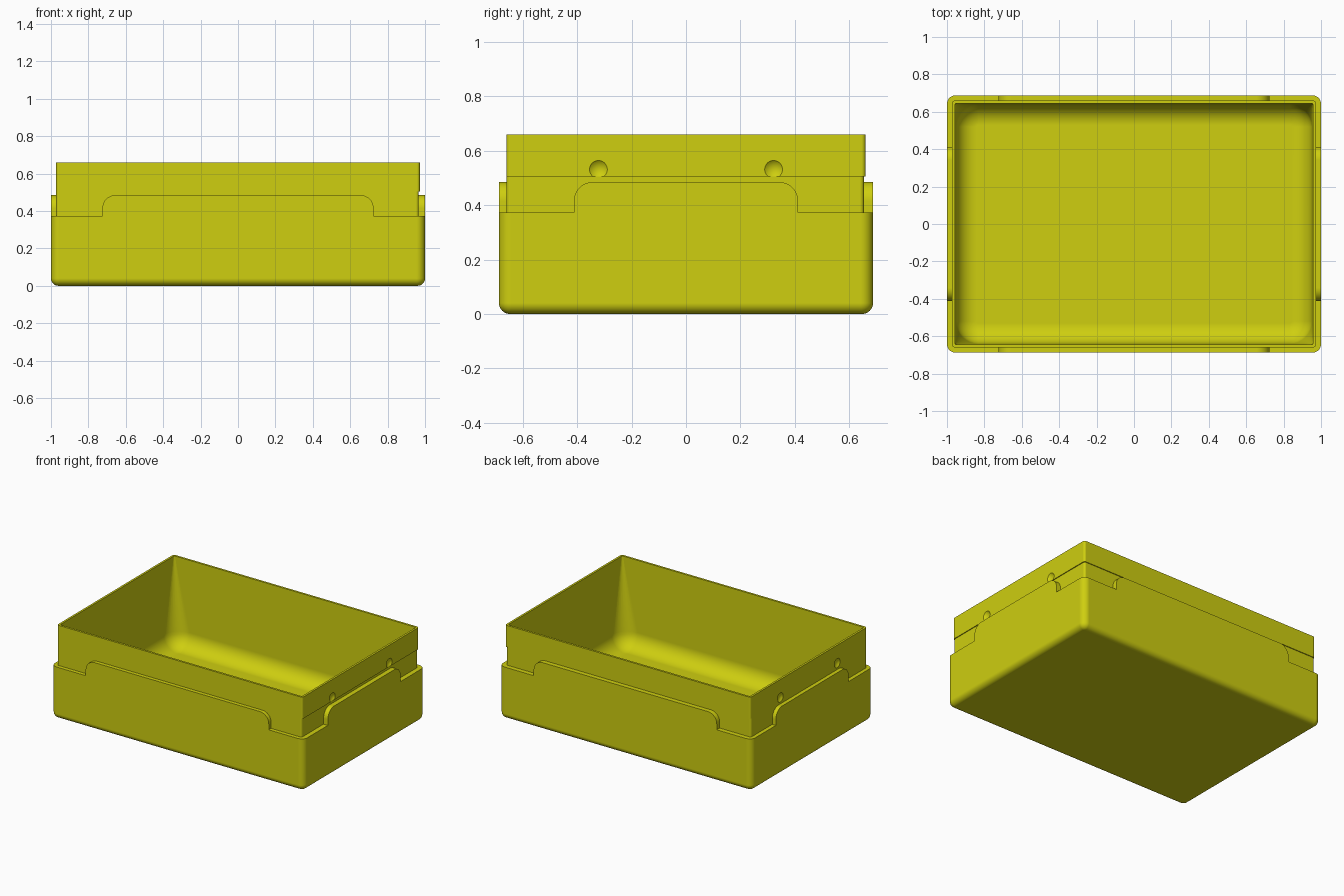
import bpy, bmesh, math

if "Cube" in bpy.data.objects:
    bpy.data.objects.remove(bpy.data.objects["Cube"])

yellow = bpy.data.materials.new("yellow plastic")
yellow.diffuse_color = (0.62, 0.62, 0.005, 1)
yellow.use_nodes = True
yellow.node_tree.nodes["Principled BSDF"].inputs["Base Color"].default_value = yellow.diffuse_color

HX, HY = 1.0, 0.6875          # outer half sizes
LEDGE, TAB_TOP, RIM = 0.373, 0.485, 0.66
SEG = 8


def ring(hx, hy, r, z, dx=0.0):
    """Rounded rectangle at height z; dx shaves the +x and +y sides."""
    pts = []
    for k, (sx, sy) in enumerate([(1, 1), (-1, 1), (-1, -1), (1, -1)]):
        for i in range(SEG + 1):
            a = math.pi / 2 * (k + i / SEG)
            x = sx * (hx - r) + r * math.cos(a) - (dx if sx > 0 else 0)
            y = sy * (hy - r) + r * math.sin(a) - (dx if sy > 0 else 0)
            pts.append((round(x, 5), round(y, 5), round(z, 5)))
    return pts


def make_object(name, bm):
    bmesh.ops.recalc_face_normals(bm, faces=bm.faces)
    me = bpy.data.meshes.new(name)
    bm.to_mesh(me)
    bm.free()
    me.materials.append(yellow)
    ob = bpy.data.objects.new(name, me)
    bpy.context.collection.objects.link(ob)
    return ob


def apply_boolean(target, cutter, op):
    m = target.modifiers.new(op, 'BOOLEAN')
    m.operation, m.object, m.solver = op, cutter, 'EXACT'
    bpy.context.view_layer.objects.active = target
    bpy.ops.object.modifier_apply(modifier=m.name)
    bpy.data.objects.remove(cutter)


# Tray: outer shell, ledge, thin upper wall and cavity as one loft
rings = []
F = 0.04
for i in range(SEG + 1):                      # rounded bottom edge
    a = math.pi / 2 * i / SEG
    d = F * (1 - math.sin(a))
    rings.append(ring(HX - d, HY - d, 0.045 - d, F * (1 - math.cos(a))))
rings += [ring(HX, HY, 0.045, LEDGE),
          ring(0.972, 0.66, 0.015, LEDGE, 0.006),
          ring(0.972, 0.66, 0.015, 0.505, 0.006),
          ring(0.972, 0.66, 0.015, 0.505),
          ring(0.972, 0.66, 0.015, RIM),
          ring(0.957, 0.645, 0.008, RIM)]
C, FLOOR = 0.11, 0.035
for i in range(SEG + 1):                      # filleted floor, widening corners
    a = math.pi / 2 * i / SEG
    d = C * (1 - math.cos(a))
    rings.append(ring(0.952 - d, 0.64 - d, 0.12 - d, FLOOR + C * (1 - math.sin(a))))

bm = bmesh.new()
loops = [[bm.verts.new(p) for p in r] for r in rings]
n = len(loops[0])
for lo, hi in zip(loops, loops[1:]):
    for i in range(n):
        j = (i + 1) % n
        bm.faces.new((lo[i], lo[j], hi[j], hi[i]))
bm.faces.new(loops[0])
bm.faces.new(loops[-1])
bmesh.ops.remove_doubles(bm, verts=bm.verts, dist=1e-5)
tray = make_object("tray", bm)

# Raised side tabs with rounded upper corners, one on each wall
bm = bmesh.new()
R = 0.07
for half, inner, outer, along_x in [(0.725, 0.652, HY, True), (0.412, 0.963, HX, False)]:
    prof = [(half, 0.3)]
    for i in range(SEG + 1):
        a = math.pi / 2 * i / SEG
        prof.append((half - R + R * math.cos(a), TAB_TOP - R + R * math.sin(a)))
    prof += [(-u, z) for u, z in reversed(prof)]
    for s in (-1, 1):
        sides = []
        for d in (inner * s, outer * s):
            sides.append([bm.verts.new((u, d, z) if along_x else (d, u, z)) for u, z in prof])
        bm.faces.new(sides[0])
        bm.faces.new(sides[1])
        for i in range(len(prof)):
            j = (i + 1) % len(prof)
            bm.faces.new((sides[0][i], sides[0][j], sides[1][j], sides[1][i]))
apply_boolean(tray, make_object("tabs", bm), 'UNION')

# Round dimples on both end walls
bm = bmesh.new()
for sx in (-1, 1):
    for sy in (-1, 1):
        res = bmesh.ops.create_uvsphere(bm, u_segments=32, v_segments=24, radius=0.047)
        bmesh.ops.translate(bm, verts=res["verts"], vec=(sx * 1.0055, sy * 0.322, 0.531))
apply_boolean(tray, make_object("dimples", bm), 'DIFFERENCE')

# Smooth rounded edges, keep flat walls flat
tray.select_set(True)
bpy.context.view_layer.objects.active = tray
bpy.ops.object.shade_smooth_by_angle(angle=math.radians(30))
wn = tray.modifiers.new("flat walls", 'WEIGHTED_NORMAL')
wn.keep_sharp = True
